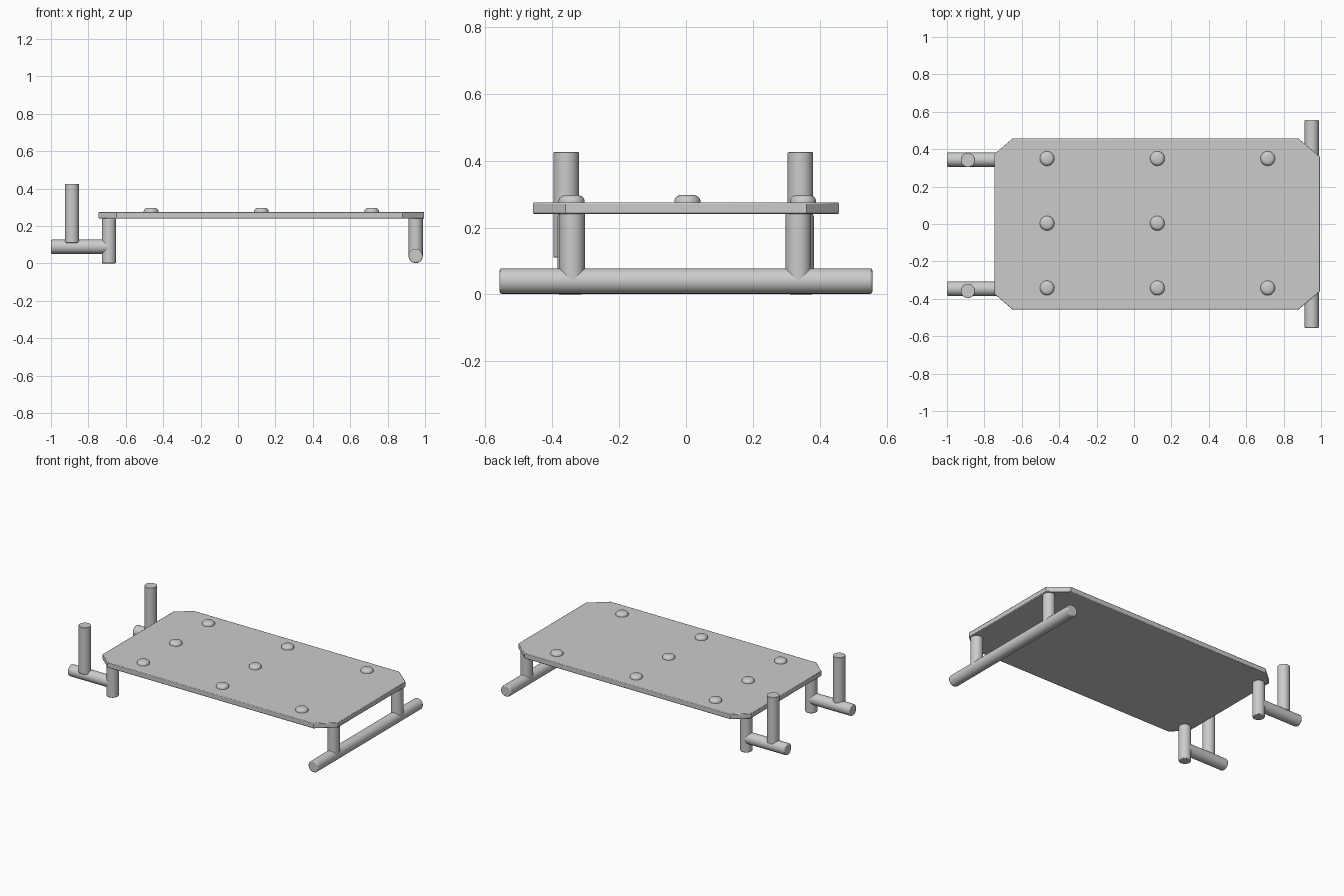
import bpy
import bmesh
from math import pi
from mathutils import Matrix, Vector

cube = bpy.data.objects.get("Cube")
if cube:
    bpy.data.objects.remove(cube)

grey = bpy.data.materials.new("light grey")
grey.use_nodes = True
GREY = (0.6, 0.6, 0.6, 1)
grey.diffuse_color = GREY
grey.node_tree.nodes["Principled BSDF"].inputs["Base Color"].default_value = GREY

R = 0.038          # tube radius
DECK_BOTTOM, DECK_TOP = 0.24, 0.275


def finish(name, bm, bevel=0.0, segments=2):
    """Turn a bmesh into a shaded object with softened rims."""
    bmesh.ops.recalc_face_normals(bm, faces=bm.faces)
    mesh = bpy.data.meshes.new(name)
    bm.to_mesh(mesh)
    bm.free()
    mesh.materials.append(grey)
    obj = bpy.data.objects.new(name, mesh)
    bpy.context.collection.objects.link(obj)
    if bevel:
        mod = obj.modifiers.new("soft rim", "BEVEL")
        mod.width = bevel
        mod.segments = segments
        mod.limit_method = "ANGLE"
        mod.angle_limit = pi / 3
    bpy.ops.object.select_all(action="DESELECT")
    obj.select_set(True)
    bpy.context.view_layer.objects.active = obj
    bpy.ops.object.shade_smooth_by_angle(angle=pi / 6)
    return obj


def tube(name, start, end, bevel=0.006):
    """Capped round bar between two points."""
    a, b = Vector(start), Vector(end)
    turn = (b - a).to_track_quat("Z", "Y").to_matrix().to_4x4()
    bm = bmesh.new()
    bmesh.ops.create_cone(bm, cap_ends=True, segments=32, radius1=R, radius2=R,
                          depth=(b - a).length,
                          matrix=Matrix.Translation((a + b) / 2) @ turn)
    return finish(name, bm, bevel)


def stud(name, x, y):
    """Low rounded button, revolved from a short profile."""
    bm = bmesh.new()
    profile = [(0.039, -0.005), (0.039, 0.006), (0.036, 0.013),
               (0.030, 0.019), (0.021, 0.022), (0, 0.022)]
    verts = [bm.verts.new((r, 0, z)) for r, z in profile]
    edges = [bm.edges.new(pair) for pair in zip(verts, verts[1:])]
    bmesh.ops.spin(bm, geom=verts + edges, cent=(0, 0, 0), axis=(0, 0, 1),
                   angle=2 * pi, steps=32)
    bmesh.ops.remove_doubles(bm, verts=bm.verts, dist=0.0005)
    bmesh.ops.translate(bm, verts=bm.verts, vec=(x, y, DECK_TOP))
    return finish(name, bm)


# Deck: clipped-corner panel
half = [(-0.745, 0.375), (-0.65, 0.457), (0.88, 0.457), (0.995, 0.36)]
outline = half + [(x, -y) for x, y in reversed(half)]
bm = bmesh.new()
base = bm.faces.new([bm.verts.new((x, y, DECK_BOTTOM)) for x, y in outline])
top = bmesh.ops.extrude_face_region(bm, geom=[base])["geom"]
bmesh.ops.translate(bm, vec=(0, 0, DECK_TOP - DECK_BOTTOM),
                    verts=[v for v in top if isinstance(v, bmesh.types.BMVert)])
finish("deck", bm, 0.004)

# Studs in three columns, the last without a middle one
for i, x in enumerate((-0.465, 0.125, 0.715)):
    for side, y in (("front", -0.342), ("middle", 0.004), ("back", 0.35)):
        if not (i == 2 and side == "middle"):
            stud(f"stud_{side}_{i + 1}", x, y)

# Skid bar and its two legs
tube("skid_bar", (0.95, -0.557, R + 0.002), (0.95, 0.557, R + 0.002))
for side, y in (("front", -0.34), ("back", 0.336)):
    tube(f"skid_leg_{side}", (0.95, y, R), (0.95, y, DECK_BOTTOM + 0.005), 0)

# Handle end: leg, outrigger and upright on each side
for side, y, post_y in (("front", -0.346, -0.358), ("back", 0.344, 0.342)):
    tube(f"leg_{side}", (-0.69, y, 0), (-0.69, y, DECK_BOTTOM))
    tube(f"outrigger_{side}", (-1.0, y, 0.089), (-0.69, y, 0.089))
    tube(f"upright_{side}", (-0.888, post_y, 0.11), (-0.888, post_y, 0.425), 0.002)
